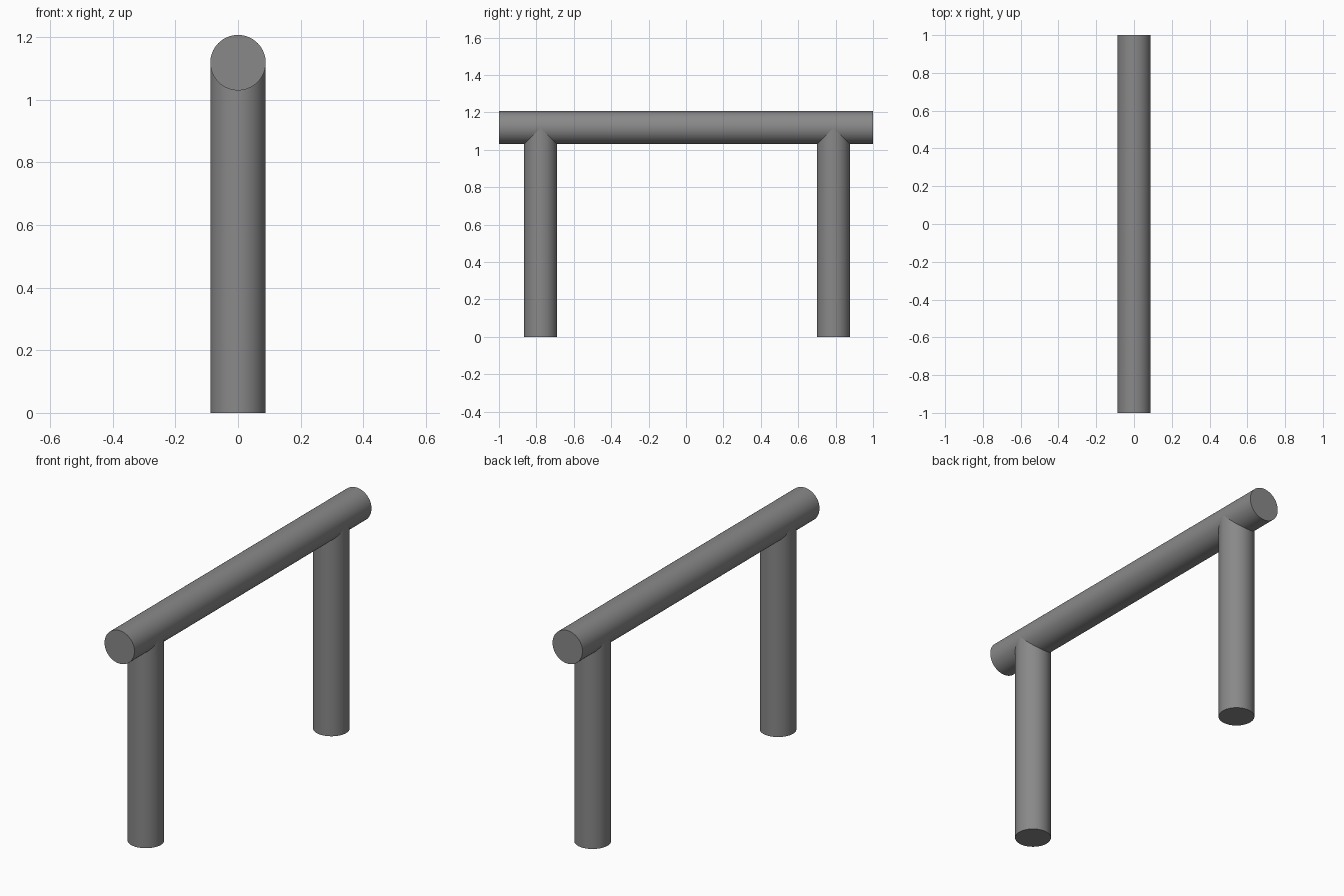
import bpy
import math

if "Cube" in bpy.data.objects:
    bpy.data.objects.remove(bpy.data.objects["Cube"])

RADIUS = 0.0885
RAIL_Z = 1.118

steel = bpy.data.materials.new("grey_metal")
steel.diffuse_color = (0.25, 0.25, 0.25, 1.0)
steel.use_nodes = True
steel.node_tree.nodes["Principled BSDF"].inputs["Base Color"].default_value = steel.diffuse_color


def tube(name, length, location, rotation=(0, 0, 0)):
    """Smooth-sided closed round bar."""
    bpy.ops.mesh.primitive_cylinder_add(
        vertices=64, radius=RADIUS, depth=length,
        location=location, rotation=rotation)
    obj = bpy.context.object
    obj.name = name
    obj.data.materials.append(steel)
    bpy.ops.object.shade_smooth_by_angle(angle=math.radians(30))
    return obj


# Horizontal rail running front to back
tube("top_rail", 2.0, (0, 0, RAIL_Z), (math.pi / 2, 0, 0))

# Two posts, ending on the axis of the rail
for name, y in (("front_post", -0.777), ("back_post", 0.788)):
    tube(name, RAIL_Z, (0, y, RAIL_Z / 2))
